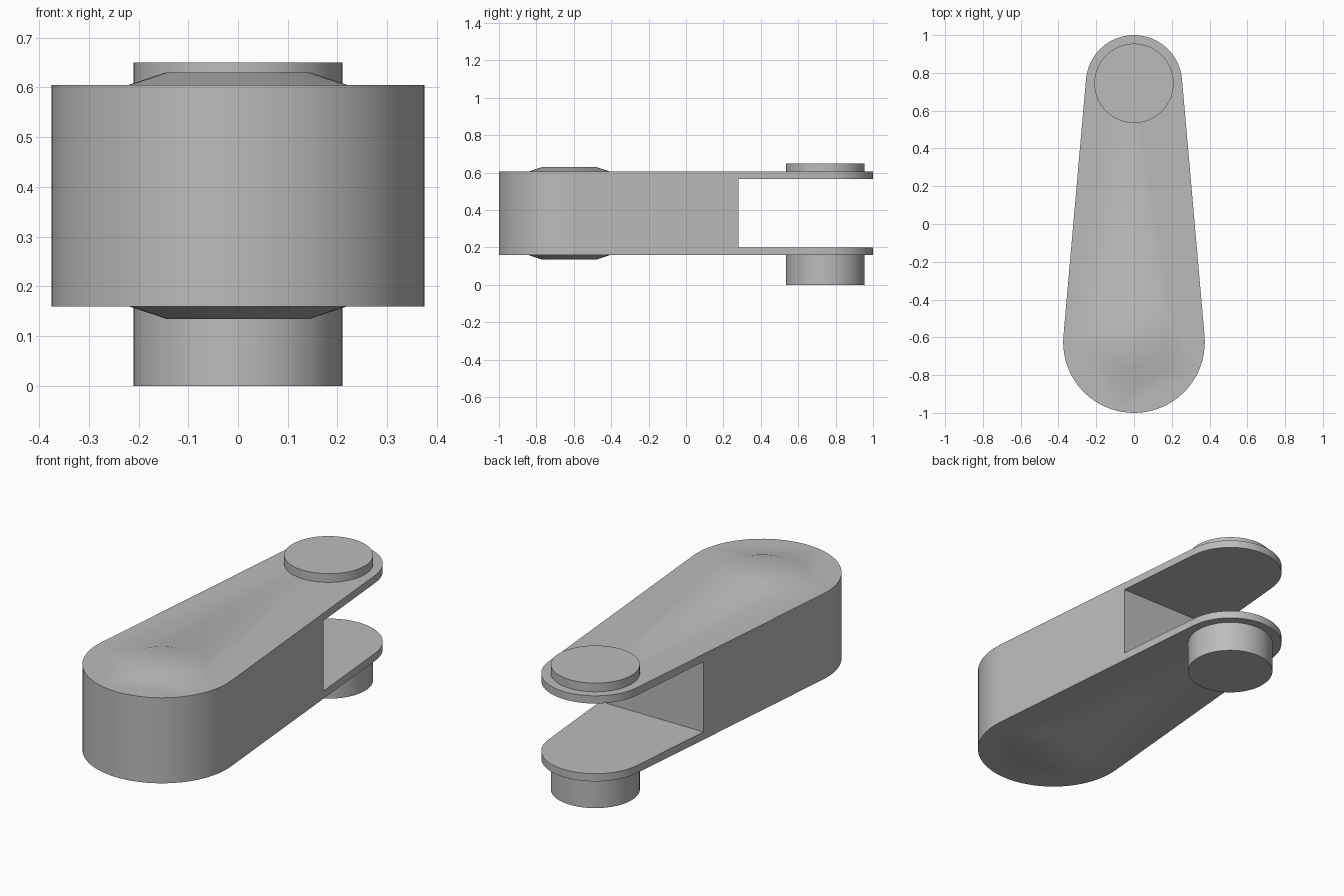
import bpy
import bmesh
from math import asin, pi, cos, sin

if "Cube" in bpy.data.objects:
    bpy.data.objects.remove(bpy.data.objects["Cube"])

grey = bpy.data.materials.new("plain_grey")
grey.use_nodes = True
COLOUR = (0.5, 0.5, 0.5, 1)
grey.diffuse_color = COLOUR
grey.node_tree.nodes["Principled BSDF"].inputs["Base Color"].default_value = COLOUR

BIG_Y, BIG_R = -0.625, 0.375
SMALL_Y, SMALL_R = 0.745, 0.255
BOTTOM, TOP = 0.16, 0.605
PLATE = 0.04
SLOT_Y = 0.28


def add_object(name, bm):
    bmesh.ops.recalc_face_normals(bm, faces=bm.faces)
    mesh = bpy.data.meshes.new(name)
    bm.to_mesh(mesh)
    bm.free()
    mesh.materials.append(grey)
    obj = bpy.data.objects.new(name, mesh)
    bpy.context.collection.objects.link(obj)
    return obj


def prism(name, outline, z0, z1):
    bm = bmesh.new()
    face = bm.faces.new([bm.verts.new((x, y, z0)) for x, y in outline])
    walls = bmesh.ops.extrude_face_region(bm, geom=[face])
    verts = [g for g in walls["geom"] if isinstance(g, bmesh.types.BMVert)]
    bmesh.ops.translate(bm, verts=verts, vec=(0, 0, z1 - z0))
    return add_object(name, bm)


def arc(y, r, start, end, steps):
    angles = [start + (end - start) * i / steps for i in range(steps + 1)]
    return [(r * cos(a), y + r * sin(a)) for a in angles]


def lathe(name, profile, y, steps=64):
    bm = bmesh.new()
    verts = [bm.verts.new((r, y, z)) for r, z in profile]
    edges = [bm.edges.new(pair) for pair in zip(verts, verts[1:])]
    bmesh.ops.spin(bm, geom=verts + edges, cent=(0, y, 0), axis=(0, 0, 1),
                   angle=2 * pi, steps=steps)
    bmesh.ops.remove_doubles(bm, verts=bm.verts, dist=0.0001)
    bmesh.ops.holes_fill(bm, edges=bm.edges, sides=0)
    return add_object(name, bm)


def combine(obj, other, operation):
    mod = obj.modifiers.new(operation.lower(), "BOOLEAN")
    mod.operation = operation
    mod.solver = "EXACT"
    mod.object = other
    bpy.context.view_layer.objects.active = obj
    bpy.ops.object.modifier_apply(modifier=mod.name)
    bpy.data.objects.remove(other)


# Tapered arm: two round ends joined by tangent sides
tilt = asin((BIG_R - SMALL_R) / (SMALL_Y - BIG_Y))
outline = (arc(SMALL_Y, SMALL_R, tilt, pi - tilt, 32)
           + arc(BIG_Y, BIG_R, pi - tilt, 2 * pi + tilt, 40))
arm = prism("forked_arm", outline, BOTTOM, TOP)

# Slot that leaves two fork plates at the narrow end
slot = prism("slot_cutter", [(-1, SLOT_Y), (1, SLOT_Y), (1, 2), (-1, 2)],
             BOTTOM + PLATE, TOP - PLATE)
combine(arm, slot, "DIFFERENCE")

# Shallow raised bosses above and below the wide end
boss = lathe("boss", [(0.145, 0.135), (0.235, 0.165), (0.235, 0.6), (0.145, 0.63)], BIG_Y)
combine(arm, boss, "UNION")

# Pin ends on the outside of the fork plates
upper_pin = lathe("upper_pin", [(0.21, TOP), (0.21, 0.65)], SMALL_Y)
lower_pin = lathe("lower_pin", [(0.21, 0), (0.21, BOTTOM)], SMALL_Y)

# Smooth round walls, crisp rims
bpy.ops.object.select_all(action="DESELECT")
for obj in (arm, upper_pin, lower_pin):
    obj.select_set(True)
bpy.context.view_layer.objects.active = arm
bpy.ops.object.shade_smooth_by_angle(angle=pi / 6)
